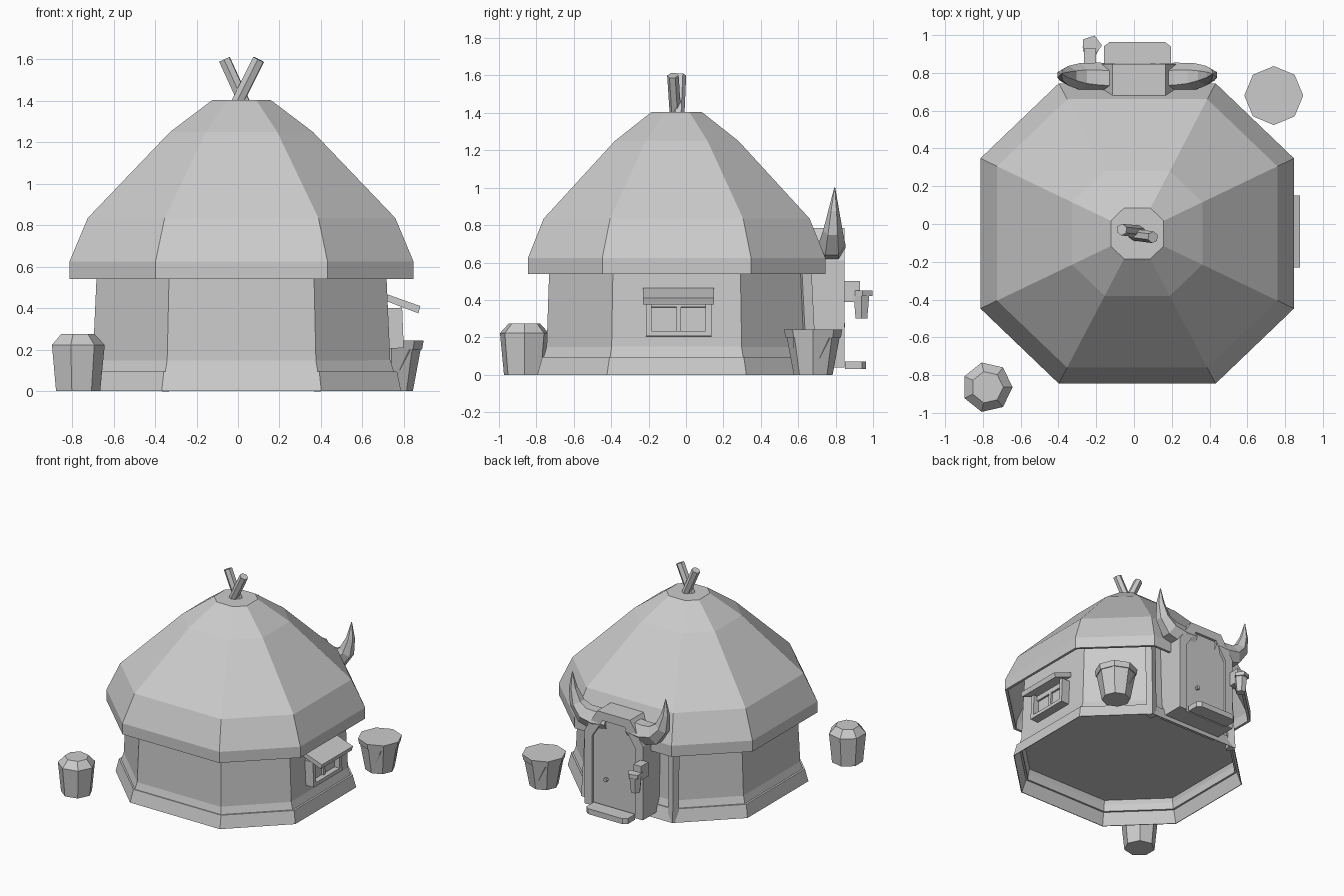
import bpy, bmesh, math
from mathutils import Vector, Matrix

cube = bpy.data.objects.get("Cube")
if cube:
    bpy.data.objects.remove(cube, do_unlink=True)

grey = bpy.data.materials.new("plain_grey")
grey.use_nodes = True
COLOR = (0.6, 0.6, 0.6, 1)
grey.diffuse_color = COLOR
grey.node_tree.nodes["Principled BSDF"].inputs["Base Color"].default_value = COLOR

CX, CY = 0.017, -0.05  # middle of the hut


def finish(name, bm):
    bmesh.ops.recalc_face_normals(bm, faces=bm.faces)
    mesh = bpy.data.meshes.new(name)
    bm.to_mesh(mesh)
    bm.free()
    mesh.materials.append(grey)
    obj = bpy.data.objects.new(name, mesh)
    bpy.context.collection.objects.link(obj)
    return obj


def loft(name, rings):
    """Skin a list of equal-sized point rings and cap both ends."""
    bm = bmesh.new()
    loops = [[bm.verts.new(p) for p in ring] for ring in rings]
    bm.faces.new(loops[0])
    bm.faces.new(loops[-1])
    for a, b in zip(loops, loops[1:]):
        n = len(a)
        for i in range(n):
            j = (i + 1) % n
            bm.faces.new((a[i], a[j], b[j], b[i]))
    return finish(name, bm)


def octagon(hx, hy, z):
    pts = [(1, -.5), (1, .5), (.5, 1), (-.5, 1), (-1, .5), (-1, -.5), (-.5, -1), (.5, -1)]
    return [(CX + x * hx, CY + y * hy, z) for x, y in pts]


def turned(name, x, y, sides, profile):
    """Low-poly turned solid from (radius, height) pairs."""
    return loft(name, [[(x + r * math.cos(math.tau * i / sides),
                         y + r * math.sin(math.tau * i / sides), z)
                        for i in range(sides)] for r, z in profile])


def box(name, lo, hi, tilt=0, pivot=(0, 0, 0)):
    """Box between two corners, tilted about the y direction."""
    bm = bmesh.new()
    bmesh.ops.create_cube(bm, size=1)
    lo, hi = Vector(lo), Vector(hi)
    bmesh.ops.scale(bm, vec=hi - lo, verts=bm.verts)
    bmesh.ops.translate(bm, vec=(lo + hi) / 2, verts=bm.verts)
    bmesh.ops.rotate(bm, cent=pivot, matrix=Matrix.Rotation(tilt, 3, 'Y'), verts=bm.verts)
    return finish(name, bm)


def rod(name, start, end, r1, r2, sides=6):
    start, end = Vector(start), Vector(end)
    turn = (end - start).to_track_quat('Z', 'Y')
    rings = []
    for p, r in ((start, r1), (end, r2)):
        rings.append([p + turn @ Vector((r * math.cos(math.tau * i / sides),
                                         r * math.sin(math.tau * i / sides), 0))
                      for i in range(sides)])
    return loft(name, rings)


# Hut walls rising from a hollow footing, with a raised floor inside
loft("walls_and_base", [octagon(x, y, z) for x, y, z in
                        ((.708, .685, .18), (.765, .74, 0), (.77, .745, 0), (.75, .718, .095),
                         (.72, .697, .095), (.70, .682, .54), (.685, .665, .8))])
# Roof shell with a hollow eave
loft("roof", [octagon(x, x * .958, z) for x, z in
              ((.72, .80), (.805, .61), (.81, .54), (.83, .54), (.83, .625),
               (.742, .835), (.345, 1.25), (.14, 1.405))])

# Crossed poles at the peak
rod("roof_pole_a", (.04, -.04, 1.37), (-.065, -.03, 1.6), .031, .031)
rod("roof_pole_b", (-.015, -.055, 1.37), (.1, -.07, 1.6), .031, .031)


# Doorway
def arch(half, shoulder, top_half, top, y):
    pts = [(half, .04), (half, shoulder), (top_half, top),
           (-top_half, top), (-half, shoulder), (-half, .04)]
    return [(CX + .01 + x, y, z) for x, z in pts]


BACK, FRONT = .62, .847
outer = (.25, .61, .14, .785)
inner = (.185, .58, .095, .72)
sections = [arch(*outer, BACK), arch(*outer, FRONT), arch(*inner, FRONT), arch(*inner, BACK)]
bm = bmesh.new()
loops = [[bm.verts.new(p) for p in s] for s in sections]
for a, b in zip(loops, loops[1:] + loops[:1]):
    for i in range(5):
        bm.faces.new((a[i], a[i + 1], b[i + 1], b[i]))
for end in (0, -1):
    bm.faces.new([loop[end] for loop in loops])
finish("door_frame", bm)
loft("door", [arch(*inner, BACK), arch(*inner, FRONT - .02)])
rod("door_knob", (.1, .81, .265), (.1, .85, .265), .015, .015)
step = [(-.16, .85), (.195, .85), (.195, .94), (.165, .963), (-.13, .963), (-.16, .94)]
loft("doorstep", [[(x, y, z) for x, y in step] for z in (.03, .072)])

# Horns and corner posts on each side of the doorway
HORN = [(.09, .69, .085), (.2, .68, .088), (.3, .70, .08),
        (.365, .77, .058), (.395, .88, .032), (.40, 1.0, .003)]
for side, label in ((1, "left"), (-1, "right")):
    rings = []
    for k, (x, z, r) in enumerate(HORN):
        before, after = HORN[max(k - 1, 0)], HORN[min(k + 1, len(HORN) - 1)]
        tx, tz = Vector((after[0] - before[0], after[1] - before[1])).normalized()
        ring = []
        for i in range(6):
            c, s = math.cos(math.tau * i / 6) * r, math.sin(math.tau * i / 6) * r
            ring.append((CX + side * (x - tz * s), .77 + .005 * k + c * .9, z + tx * s))
        rings.append(ring)
    loft(f"horn_{label}", rings)
    rod(f"corner_post_{label}", (CX + side * .375, .665, 0),
        (CX + side * .36, .635, .6), .038, .038, 4)

# Hanging lantern beside the door
box("lantern_bracket", (-.265, .84, .39), (-.2, .93, .5))
turned("lantern", -.225, .938, 6, ((.036, .30), (.048, .42)))
turned("lantern_cap", -.225, .945, 5, ((.055, .42), (.055, .45)))

# Side window, leaning with the wall, with posts carrying the awning
LEAN = -.04
PIVOT = (.735, 0, .2)
Y0, Y1 = -.215, .135
MID = (Y0 + Y1) / 2
bars = {"window_sill": (.70, .80, Y0, Y1, .205, .232),
        "window_head": (.70, .77, Y0, Y1, .36, .40),
        "window_post_front": (.70, .80, Y0, Y0 + .03, .205, .40),
        "window_post_back": (.70, .80, Y1 - .03, Y1, .205, .40),
        "window_mullion": (.70, .77, MID - .012, MID + .012, .225, .37),
        "window_pane": (.70, .755, Y0 + .02, Y1 - .02, .22, .37)}
for name, (xa, xb, ya, yb, za, zb) in bars.items():
    box(name, (xa, ya, za), (xb, yb, zb), LEAN, PIVOT)
awning = [(.70, .44), (.725, .465), (.88, .41), (.87, .375)]
loft("window_awning", [[(x, y, z) for x, z in awning] for y in (-.23, .15)])

# Barrel and drum standing outside
turned("barrel", -.777, -.864, 7, ((.112, 0), (.134, .222), (.085, .275)))
DX, DY = .74, .68
turned("drum_body", DX, DY, 8, ((.104, 0), (.143, .21)))
turned("drum_skin", DX, DY, 8, ((.148, .2), (.156, .243)))
for i in range(4):
    a, b = math.tau * i / 4, math.tau * (i + .5) / 4
    rod(f"drum_strap_{i + 1}",
        (DX + .1 * math.cos(a), DY + .1 * math.sin(a), .02),
        (DX + .132 * math.cos(b), DY + .132 * math.sin(b), .21), .006, .015, 4)
